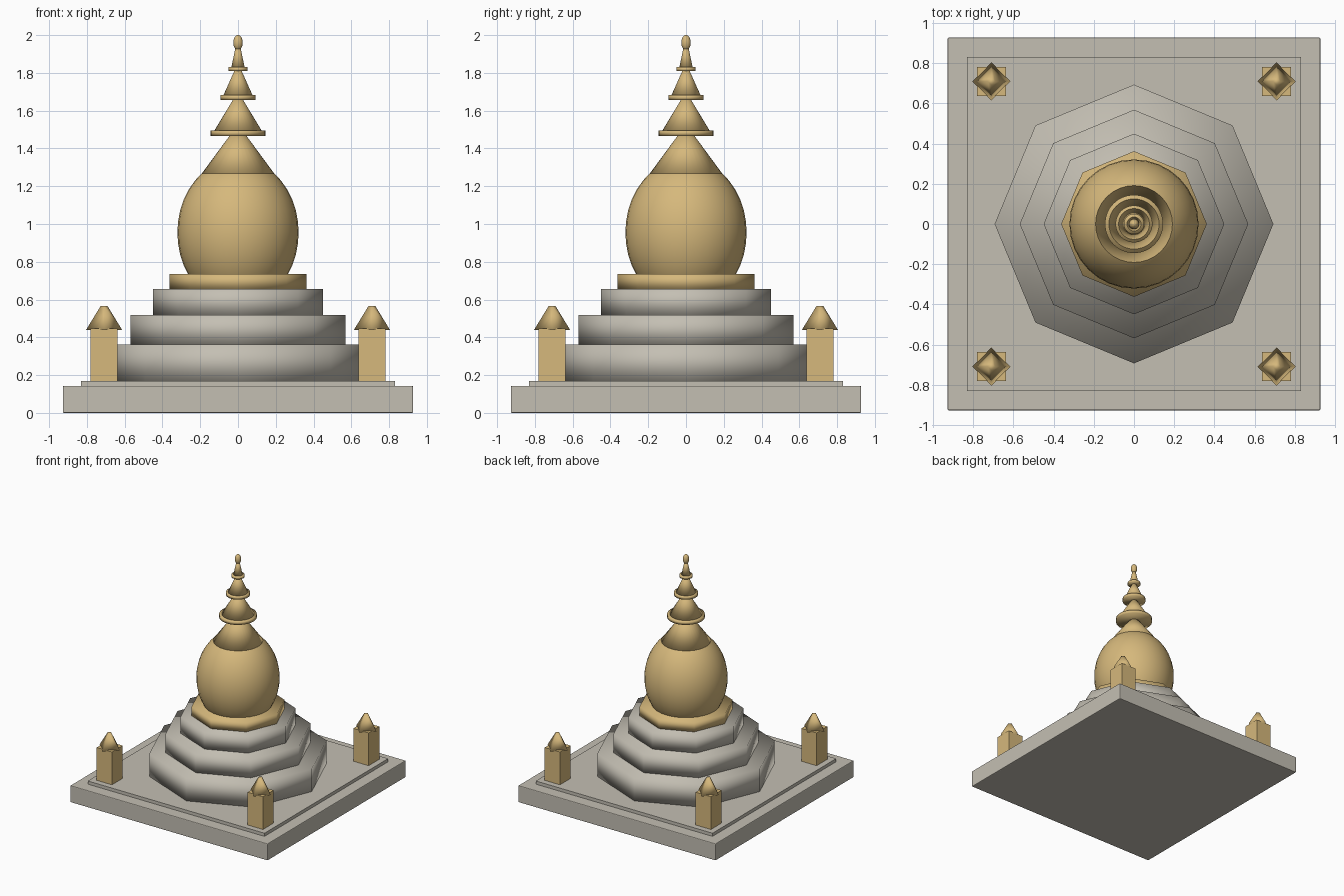
import bpy, math

if "Cube" in bpy.data.objects:
    bpy.data.objects.remove(bpy.data.objects["Cube"])


def material(name, rgb):
    m = bpy.data.materials.new(name)
    m.diffuse_color = (*rgb, 1)
    m.use_nodes = True
    m.node_tree.nodes["Principled BSDF"].inputs["Base Color"].default_value = m.diffuse_color
    return m


STONE = material("pale stone", (0.55, 0.52, 0.45))
GOLD = material("warm gold", (0.67, 0.48, 0.20))


def finish(name, mat, smooth=True):
    ob = bpy.context.object
    ob.name = name
    ob.data.materials.append(mat)
    bpy.ops.object.transform_apply(location=False, rotation=True, scale=True)
    if smooth:
        bpy.ops.object.shade_smooth()
    return ob


def box(name, mat, half, z0, z1, x=0, y=0):
    bpy.ops.mesh.primitive_cube_add(size=1, location=(x, y, (z0 + z1) / 2))
    bpy.context.object.scale = (2 * half, 2 * half, z1 - z0)
    return finish(name, mat, False)


def frustum(name, mat, r0, r1, z0, z1, sides=32, x=0, y=0):
    bpy.ops.mesh.primitive_cone_add(vertices=sides, radius1=r0, radius2=r1,
                                    depth=z1 - z0, location=(x, y, (z0 + z1) / 2))
    return finish(name, mat)


def ellipsoid(name, mat, r, rz, z):
    bpy.ops.mesh.primitive_uv_sphere_add(segments=32, ring_count=20, radius=1,
                                         location=(0, 0, z))
    bpy.context.object.scale = (r, r, rz)
    return finish(name, mat)


# Square base and thin step
base = box("base_slab", STONE, 0.927, 0, 0.143)
bevel = base.modifiers.new("soft_edges", "BEVEL")
bevel.width, bevel.segments = 0.006, 2
box("base_step", STONE, 0.83, 0.14, 0.17)

# Octagonal terraces, corners on the axes
for i, (r, z0, z1) in enumerate([(0.693, 0.17, 0.362), (0.568, 0.362, 0.517),
                                 (0.449, 0.517, 0.657)]):
    frustum(f"terrace_{i + 1}", STONE, r, r, z0, z1, 8)
frustum("dome_platform", GOLD, 0.362, 0.362, 0.657, 0.735, 8)

# Dome
ellipsoid("dome", GOLD, 0.321, 0.39, 0.955)

# Stacked spire cones, each capped by a ring
for i, (r0, r1, z0, z1) in enumerate([(0.197, 0.035, 1.26, 1.48), (0.128, 0.022, 1.49, 1.665),
                                      (0.08, 0.015, 1.675, 1.82), (0.036, 0.012, 1.825, 1.94)]):
    frustum(f"spire_cone_{i + 1}", GOLD, r0, r1, z0, z1)
for i, (r, z0, z1) in enumerate([(0.145, 1.467, 1.495), (0.092, 1.657, 1.682),
                                 (0.051, 1.81, 1.83)]):
    frustum(f"spire_ring_{i + 1}", GOLD, r, r, z0, z1)
ellipsoid("finial", GOLD, 0.025, 0.04, 1.96)

# Corner posts with pointed roofs
for sx in (-1, 1):
    for sy in (-1, 1):
        x, y = sx * 0.709, sy * 0.709
        box("corner_post", GOLD, 0.072, 0.17, 0.448, x, y)
        frustum("post_roof", GOLD, 0.095, 0.018, 0.44, 0.566, 4, x, y)
